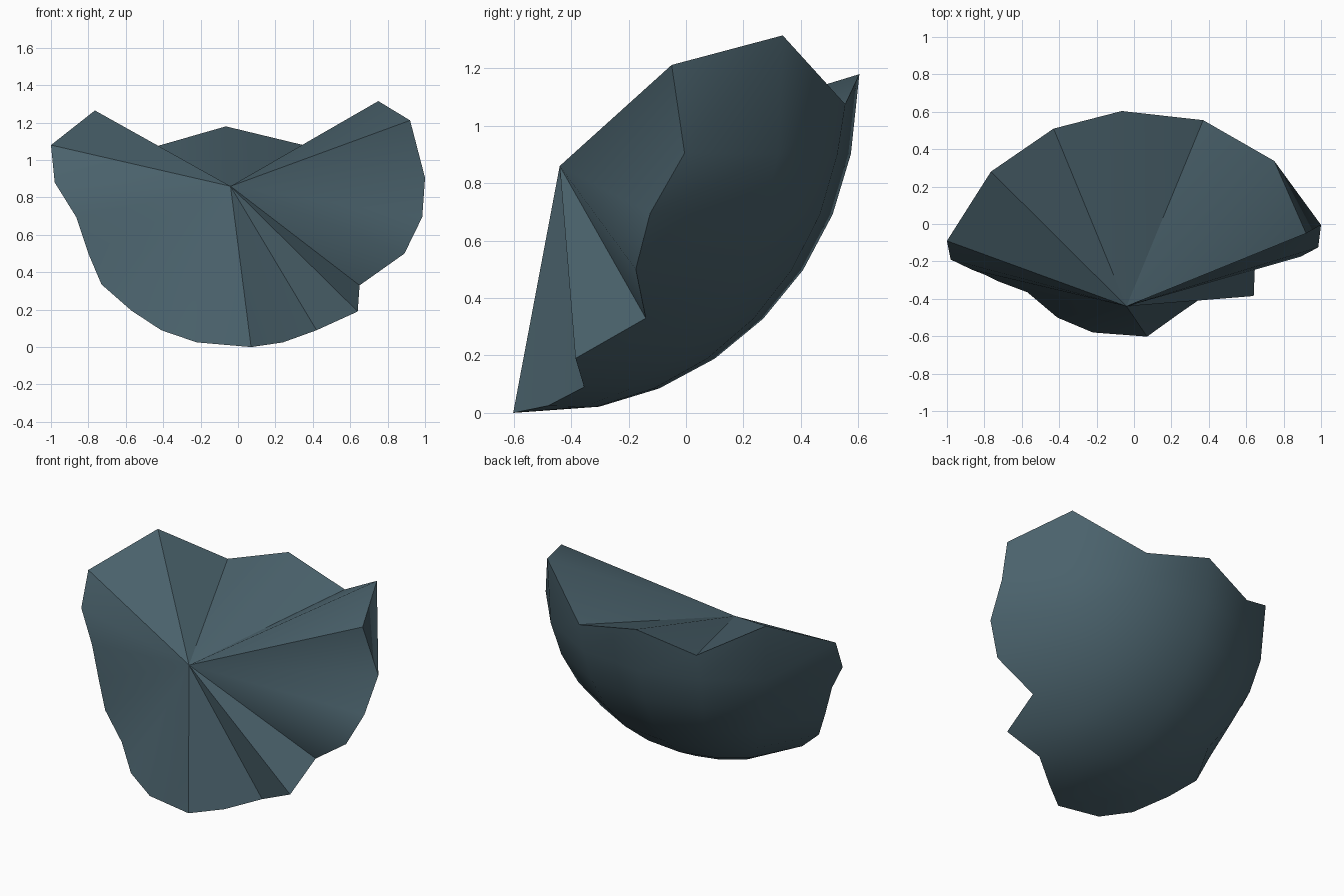
import bpy, bmesh, math

if "Cube" in bpy.data.objects:
    bpy.data.objects.remove(bpy.data.objects["Cube"])

# Broken wedge of a low-poly ball: curved outer skin + faces fanning to an inner apex
R = 1.12
CX, CY, CZ = 0.03, -0.52, 1.12
APEX = (-0.04, -0.44, 0.86)
POLE = (0.07, -0.602, 0.0)
COLUMNS = [50, 72.5, 95, 115, 135]        # inner meridians, degrees

# jagged rim on each side, one point per latitude ring from the bottom up
right_rim = [(0.24, -0.48, 0.025), (0.42, -0.355, 0.09), (0.64, -0.385, 0.19),
             (0.65, -0.14, 0.33), (0.89, -0.175, 0.50), (0.985, -0.125, 0.695),
             (1.0, -0.005, 0.905)]
left_rim = [(-0.22, -0.58, 0.025), (-0.41, -0.50, 0.09), (-0.57, -0.365, 0.195),
            (-0.73, -0.305, 0.335), (-0.80, -0.27, 0.50), (-0.865, -0.245, 0.695),
            (-0.98, -0.19, 0.88)]
top_rim = [(0.92, -0.05, 1.212), (0.75, 0.337, 1.315), (0.37, 0.555, 1.075),
           (-0.065, 0.604, 1.18), (-0.43, 0.51, 1.075), (-0.765, 0.28, 1.265),
           (-1.0, -0.09, 1.08)]

bm = bmesh.new()
rings = []
for k, (a, b) in enumerate(zip(right_rim, left_rim), start=1):
    th = k * math.pi / 16
    r, z = R * math.sin(th), CZ - R * math.cos(th)
    pts = [a]
    for deg in COLUMNS:
        t = math.radians(deg)
        pts.append((CX + r * math.cos(t), CY + r * math.sin(t), z))
    pts.append(b)
    rings.append([bm.verts.new(p) for p in pts])
rings.append([bm.verts.new(p) for p in top_rim])

# outer skin
pole = bm.verts.new(POLE)
for i in range(6):
    bm.faces.new((pole, rings[0][i + 1], rings[0][i]))
for lo, hi in zip(rings, rings[1:]):
    for i in range(6):
        bm.faces.new((lo[i], lo[i + 1], hi[i + 1], hi[i]))

# broken inner faces
apex = bm.verts.new(APEX)
rim = [pole] + [r[0] for r in rings] + rings[-1][1:] + [r[-1] for r in rings[-2::-1]]
for v, w in zip(rim, rim[1:] + rim[:1]):
    bm.faces.new((apex, v, w))

bmesh.ops.recalc_face_normals(bm, faces=bm.faces)
mesh = bpy.data.meshes.new("rock_shard")
bm.to_mesh(mesh)
bm.free()

mat = bpy.data.materials.new("slate blue grey")
mat.diffuse_color = (0.069, 0.122, 0.15, 1)
mat.use_nodes = True
mat.node_tree.nodes["Principled BSDF"].inputs["Base Color"].default_value = mat.diffuse_color
mesh.materials.append(mat)

shard = bpy.data.objects.new("rock_shard", mesh)
bpy.context.collection.objects.link(shard)
bpy.context.view_layer.objects.active = shard
shard.select_set(True)
bpy.ops.object.shade_smooth_by_angle(angle=math.radians(35))
